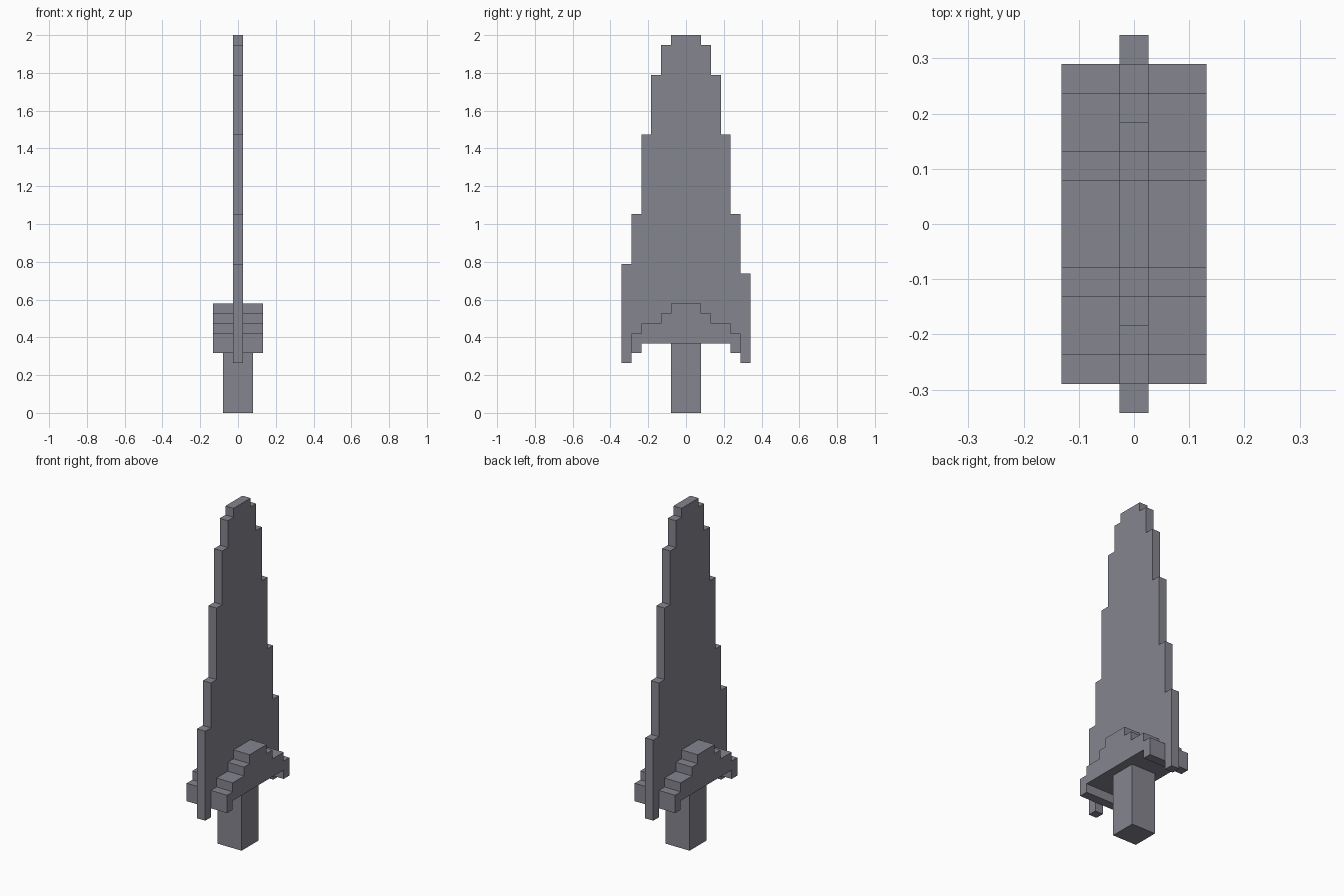
import bpy
import bmesh

U = 2 / 38  # one block of the stepped grid

cube = bpy.data.objects.get("Cube")
if cube:
    bpy.data.objects.remove(cube, do_unlink=True)

steel = bpy.data.materials.new("steel_grey")
steel.use_nodes = True
colour = (0.235, 0.235, 0.275, 1)
steel.diffuse_color = colour
steel.node_tree.nodes["Principled BSDF"].inputs["Base Color"].default_value = colour


def slab(name, outline, half_thickness):
    """Extrude a (y, z) outline, given in blocks, symmetrically along x."""
    bm = bmesh.new()
    verts = [bm.verts.new((-half_thickness * U, y * U, z * U)) for y, z in outline]
    face = bm.faces.new(verts)
    extruded = bmesh.ops.extrude_face_region(bm, geom=[face])["geom"]
    moved = [v for v in extruded if isinstance(v, bmesh.types.BMVert)]
    bmesh.ops.translate(bm, verts=moved, vec=(2 * half_thickness * U, 0, 0))
    bmesh.ops.recalc_face_normals(bm, faces=bm.faces)
    mesh = bpy.data.meshes.new(name)
    bm.to_mesh(mesh)
    bm.free()
    mesh.materials.append(steel)
    obj = bpy.data.objects.new(name, mesh)
    bpy.context.collection.objects.link(obj)
    return obj


def stairs(steps, side):
    """Corner points climbing inward through (half width, top height) steps."""
    points = []
    for i, (width, top) in enumerate(steps):
        points.append((side * width, top))
        if i + 1 < len(steps):
            points.append((side * steps[i + 1][0], top))
    return points


def stepped_outline(front, back, foot, arch_width, arch_height):
    """Stepped top on both sides, with a recess between two feet below."""
    outer = front[0][0]
    return ([(-outer, foot)] + stairs(front, -1) + stairs(back, 1)[::-1]
            + [(outer, foot), (arch_width, foot), (arch_width, arch_height),
               (-arch_width, arch_height), (-arch_width, foot)])


# Blade, with prongs reaching below the guard; the front prong is a block taller
upper = [(5.5, 20), (4.5, 28), (3.5, 34), (2.5, 37), (1.5, 38)]
slab("blade", stepped_outline([(6.5, 15)] + upper, [(6.5, 14)] + upper,
                              5, 5.5, 7.5), 0.5)

# Stepped crossguard
guard = [(5.5, 8), (4.5, 9), (2.5, 10), (1.5, 11)]
slab("guard", stepped_outline(guard, guard, 6, 4.5, 7), 2.5)

# Square grip
slab("grip", [(-1.5, 0), (1.5, 0), (1.5, 7), (-1.5, 7)], 1.5)
